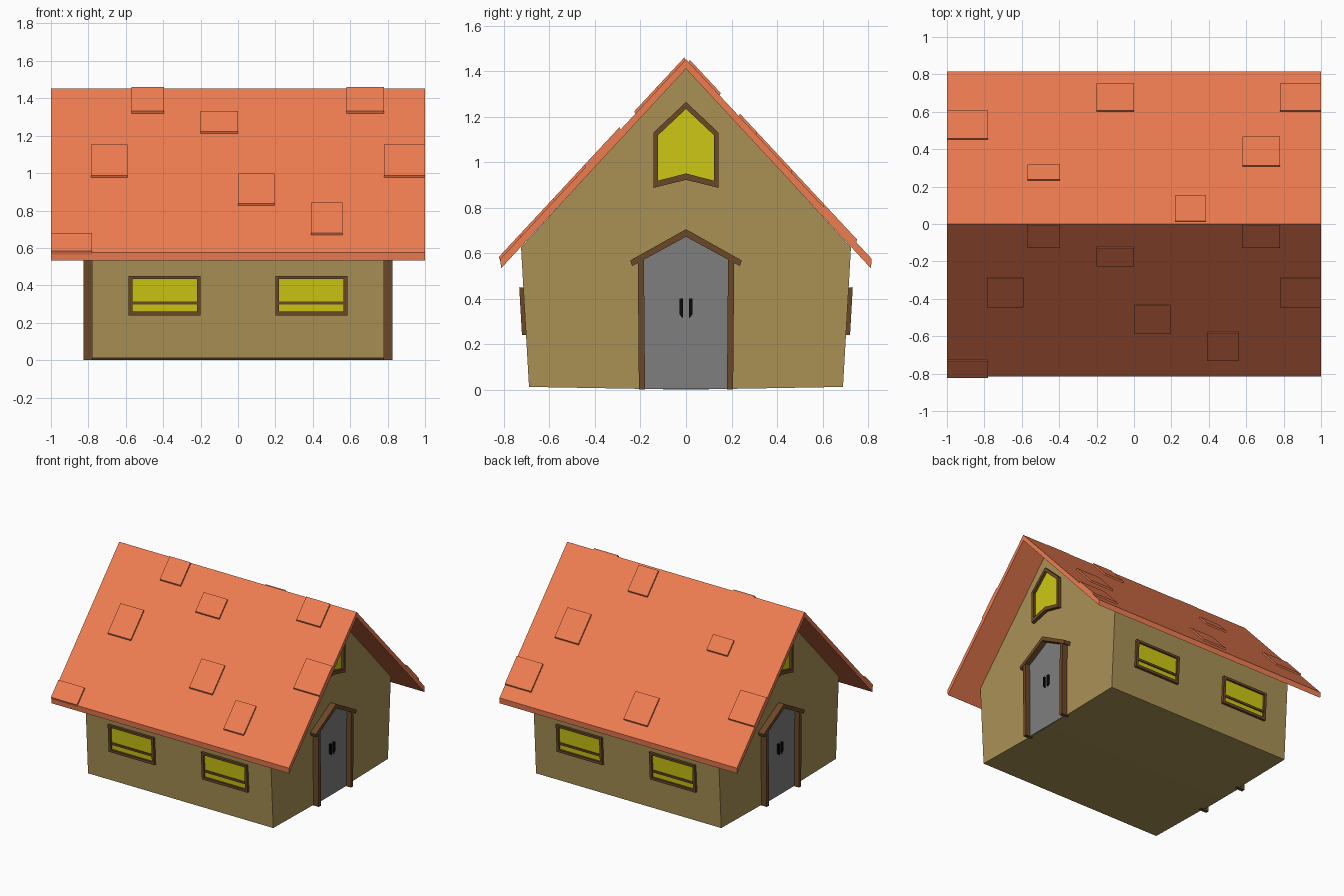
import bpy, bmesh

if "Cube" in bpy.data.objects:
    bpy.data.objects.remove(bpy.data.objects["Cube"])


def material(name, rgb):
    m = bpy.data.materials.new(name)
    m.diffuse_color = tuple((c / 255) ** 2.2 for c in rgb) + (1,)
    m.use_nodes = True
    m.node_tree.nodes["Principled BSDF"].inputs["Base Color"].default_value = m.diffuse_color
    return m


WALL = material("plaster", (168, 144, 86))
WOOD = material("wood", (107, 74, 44))
ROOF = material("roof_tile", (238, 124, 82))
GLASS = material("yellow_glass", (204, 198, 26))
DOOR = material("door_grey", (126, 126, 126))
BLACK = material("black", (18, 18, 18))


def mesh_object(name, verts, faces, mat):
    bm = bmesh.new()
    vs = [bm.verts.new(v) for v in verts]
    for f in faces:
        bm.faces.new([vs[i] for i in f])
    bmesh.ops.recalc_face_normals(bm, faces=bm.faces)
    me = bpy.data.meshes.new(name)
    bm.to_mesh(me)
    bm.free()
    me.materials.append(mat)
    ob = bpy.data.objects.new(name, me)
    bpy.context.collection.objects.link(ob)
    return ob


def prism(name, pts, w0, w1, place, mat):
    """Solid outline in (u, v), extruded along w."""
    n = len(pts)
    verts = [place(u, v, w) for w in (w0, w1) for u, v in pts]
    faces = [list(range(n)), list(range(n, 2 * n))]
    faces += [(i, (i + 1) % n, n + (i + 1) % n, n + i) for i in range(n)]
    return mesh_object(name, verts, faces, mat)


def frame(name, outer, inner, w0, w1, place, mat):
    """Ring between two outlines, extruded along w."""
    n = len(outer)
    loops = [(outer, w0), (outer, w1), (inner, w1), (inner, w0)]
    verts = [place(u, v, w) for pts, w in loops for u, v in pts]
    faces = []
    for k in range(4):
        a, b = k * n, (k + 1) % 4 * n
        faces += [(a + i, a + (i + 1) % n, b + (i + 1) % n, b + i) for i in range(n)]
    return mesh_object(name, verts, faces, mat)


def rect(u0, u1, v0, v1):
    return [(u0, v0), (u1, v0), (u1, v1), (u0, v1)]


def mirrored(half):
    """Close a half outline (positive u, listed bottom to top) across u = 0."""
    return half + [(-u, v) for u, v in reversed(half) if u != 0]


def along_x(u, v, w):
    return (w, u, v)


# House body and roof
prism("walls", mirrored([(0.69, 0.012), (0.725, 0.625), (0, 1.415)]) + [(0, 0)],
      -0.78, 0.78, along_x, WALL)
RIDGE, EAVE_Y, EAVE_Z = 1.452, 0.816, 0.575
prism("roof", [(0, RIDGE), (EAVE_Y, EAVE_Z), (EAVE_Y - 0.003, EAVE_Z - 0.042), (0, RIDGE - 0.042),
               (-EAVE_Y + 0.003, EAVE_Z - 0.042), (-EAVE_Y, EAVE_Z)], -1, 1, along_x, ROOF)


# Raised roof tiles: x start, x end, upper y distance, lower y distance
def roof_z(y):
    return RIDGE - y * (RIDGE - EAVE_Z) / EAVE_Y


TILES = {
    -1: [(-0.57, -0.395, 0, 0.12), (-0.2, 0, 0.12, 0.22), (0.58, 0.78, 0, 0.12),
         (-0.785, -0.59, 0.285, 0.44), (0.78, 1, 0.285, 0.44), (0, 0.195, 0.43, 0.58),
         (0.39, 0.56, 0.575, 0.725), (-1, -0.78, 0.725, 0.816)],
    1: [(-1, -0.78, 0.45, 0.6), (-0.57, -0.395, 0.23, 0.31), (-0.2, 0, 0.6, 0.745),
        (0.22, 0.385, 0.01, 0.145), (0.58, 0.78, 0.305, 0.46), (0.78, 1, 0.6, 0.745)],
}
for s, tiles in TILES.items():
    for x0, x1, ya, yb in tiles:
        low = [(s * ya, roof_z(ya) - 0.01), (s * yb, roof_z(yb) - 0.01)]
        high = [(s * (yb + 0.007), roof_z(yb) + 0.008), (s * (ya + 0.007), roof_z(ya) + 0.008)]
        prism("raised_tile", low + high, x0, x1, along_x, ROOF)

# Long side windows, following the leaning walls
for s in (-1, 1):
    def side(u, v, w, s=s):
        return (u, s * (0.69 + 0.035 * (v - 0.012) / 0.613 + w), v)
    for x0, x1 in ((-0.585, -0.2), (0.2, 0.585)):
        frame("side_window_frame", rect(x0, x1, 0.24, 0.45),
              rect(x0 + 0.02, x1 - 0.02, 0.26, 0.433), -0.01, 0.018, side, WOOD)
        prism("side_window_bar", rect(x0 + 0.01, x1 - 0.01, 0.298, 0.314), -0.01, 0.012, side, WOOD)
        prism("side_window_glass", rect(x0 + 0.01, x1 - 0.01, 0.25, 0.44), -0.01, 0.004, side, GLASS)

# Gable ends: door, porch frame, handles and attic window
for s in (-1, 1):
    def end(u, v, w, s=s):
        return (s * w, u, v)
    prism("door", mirrored([(0.182, 0.003), (0.187, 0.575), (0, 0.675)]), 0.76, 0.787, end, DOOR)
    for t in (-1, 1):
        prism("door_post", [(t * 0.18, 0), (t * 0.207, 0), (t * 0.212, 0.58), (t * 0.185, 0.59)],
              0.76, 0.825, end, WOOD)
        prism("door_handle", [(t * 0.014, 0.315), (t * 0.028, 0.33), (t * 0.028, 0.4), (t * 0.014, 0.4)],
              0.78, 0.8, end, BLACK)
    prism("door_lintel", [(0, 0.672), (0.237, 0.543), (0.245, 0.568), (0, 0.705),
                          (-0.245, 0.568), (-0.237, 0.543)], 0.76, 0.828, end, WOOD)
    outer = [(0, 0.922), (0.143, 0.887), (0.143, 1.13), (0, 1.264), (-0.143, 1.13), (-0.143, 0.887)]
    inner = [(0, 0.95), (0.124, 0.918), (0.124, 1.117), (0, 1.234), (-0.124, 1.117), (-0.124, 0.918)]
    frame("attic_window_frame", outer, inner, 0.76, 0.805, end, WOOD)
    prism("attic_window_glass", inner, 0.76, 0.786, end, GLASS)
